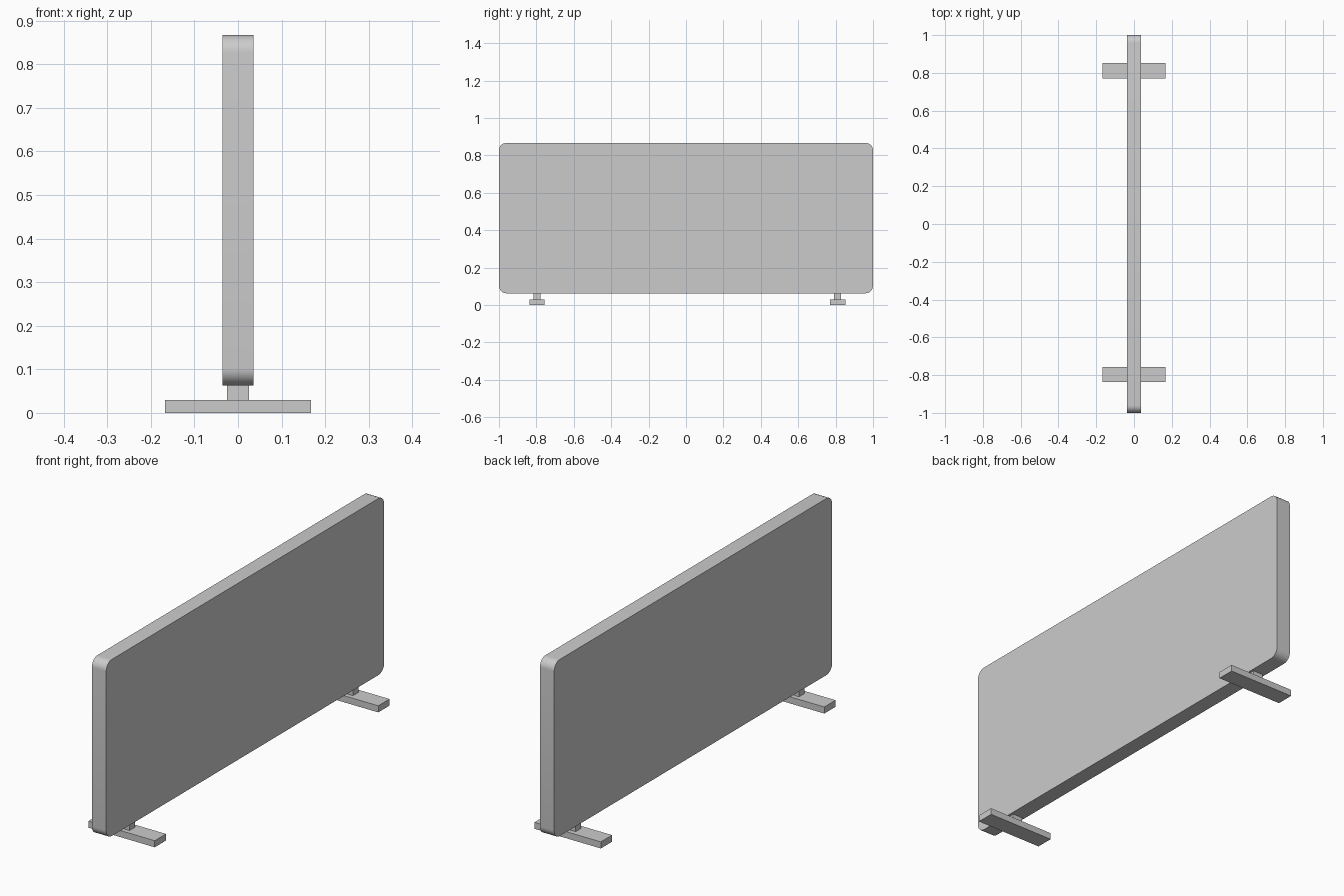
import bpy
import bmesh
import math

cube = bpy.data.objects.get("Cube")
if cube:
    bpy.data.objects.remove(cube, do_unlink=True)

# Single grey finish
GREY = (0.6, 0.6, 0.6, 1.0)
grey = bpy.data.materials.new("light_grey")
grey.use_nodes = True
grey.diffuse_color = GREY
grey.node_tree.nodes["Principled BSDF"].inputs["Base Color"].default_value = GREY


def box(name, size, centre, radius=0.0):
    """Box, with the edges running along x optionally rounded."""
    bm = bmesh.new()
    bmesh.ops.create_cube(bm, size=1)
    bmesh.ops.scale(bm, vec=size, verts=bm.verts)
    if radius:
        along_x = [e for e in bm.edges
                   if abs(e.verts[0].co.x - e.verts[1].co.x) > size[0] / 2]
        bmesh.ops.bevel(bm, geom=along_x, offset=radius, segments=8,
                        profile=0.5, affect='EDGES')
    mesh = bpy.data.meshes.new(name)
    bm.to_mesh(mesh)
    bm.free()
    mesh.materials.append(grey)
    obj = bpy.data.objects.new(name, mesh)
    obj.location = centre
    bpy.context.collection.objects.link(obj)
    return obj


# Upright screen panel with rounded corners
panel = box("screen_panel", (0.072, 2.0, 0.804), (0, 0, 0.465), radius=0.04)
bpy.ops.object.select_all(action='DESELECT')
panel.select_set(True)
bpy.context.view_layer.objects.active = panel
bpy.ops.object.shade_smooth_by_angle(angle=math.radians(30))

# Feet: a flat cross bar and a short post under each end
for end, y in (("front", -0.797), ("back", 0.811)):
    box(end + "_foot_bar", (0.334, 0.081, 0.03), (0, y, 0.015))
    box(end + "_foot_post", (0.05, 0.038, 0.035), (0, y, 0.0465))
